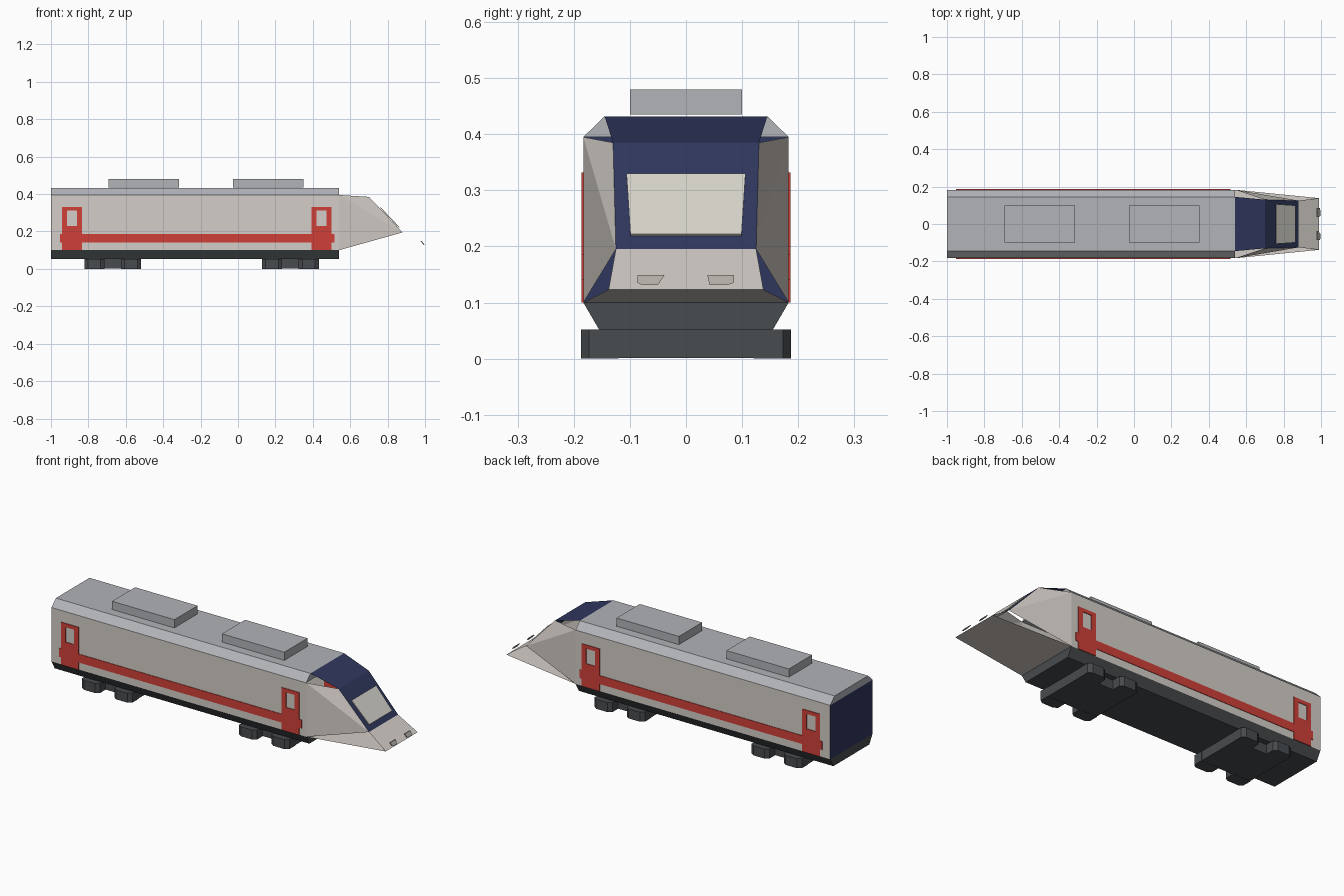
import bpy, bmesh
from mathutils import Vector

if "Cube" in bpy.data.objects:
    bpy.data.objects.remove(bpy.data.objects["Cube"])


def mat(name, rgb):
    m = bpy.data.materials.new(name)
    lin = [(c / 255 / 12.92) if c < 10 else ((c / 255 + 0.055) / 1.055) ** 2.4 for c in rgb]
    m.diffuse_color = (*lin, 1)
    m.use_nodes = True
    m.node_tree.nodes["Principled BSDF"].inputs["Base Color"].default_value = m.diffuse_color
    return m


BODY = mat("warm_white", (212, 206, 200))
RED = mat("red", (208, 64, 57))
NAVY = mat("navy", (47, 55, 93))
DARK = mat("dark_grey", (72, 76, 79))
ROOF = mat("roof_grey", (177, 179, 184))
GLASS = mat("pale_glass", (216, 213, 204))
LAMP = mat("lamp_grey", (176, 173, 166))


def finish(name, bm, *mats):
    me = bpy.data.meshes.new(name)
    bm.to_mesh(me)
    bm.free()
    for m in mats:
        me.materials.append(m)
    ob = bpy.data.objects.new(name, me)
    bpy.context.collection.objects.link(ob)
    return ob


def prism(name, profile, vec, m):
    """Closed solid: flat profile swept along vec."""
    bm = bmesh.new()
    f = bm.faces.new([bm.verts.new(p) for p in profile])
    r = bmesh.ops.extrude_face_region(bm, geom=[f], use_keep_orig=True)
    vs = [g for g in r["geom"] if isinstance(g, bmesh.types.BMVert)]
    bmesh.ops.translate(bm, vec=vec, verts=vs)
    bmesh.ops.recalc_face_normals(bm, faces=bm.faces)
    return finish(name, bm, m)


def sheet(name, polys, centre, *mats):
    """Open shell whose faces point away from centre."""
    bm = bmesh.new()
    for poly in polys:
        f = bm.faces.new([bm.verts.new(p) for p in poly])
        f.normal_update()
        if f.normal.dot(f.calc_center_median() - Vector(centre)) < 0:
            f.normal_flip()
    bmesh.ops.remove_doubles(bm, verts=bm.verts, dist=1e-5)
    if len(mats) > 1:
        for f in bm.faces:
            f.material_index = int(f.normal.x < -0.5)
    return finish(name, bm, *mats)


def box(name, x0, x1, y0, y1, z0, z1, m):
    return prism(name, [(x0, y0, z0), (x1, y0, z0), (x1, y1, z0), (x0, y1, z0)], (0, 0, z1 - z0), m)


B, F, W = -1.0, 0.54, 0.183      # back, front of the carriage, half width
Z0, Z1, Z2 = 0.1, 0.395, 0.432   # sill, cornice, roof top

# Carriage walls, with navy rear wall
walls = [[(B, s * W, Z0), (F, s * W, Z0), (F, s * W, Z1), (B, s * W, Z1)] for s in (-1, 1)]
walls.append([(B, -W, Z0), (B, W, Z0), (B, W, Z1), (B, -W, Z1)])
sheet("carriage_walls", walls, (-0.2, 0, 0.25), BODY, NAVY)

# Roof and underframe
prism("roof", [(B, -W, Z1), (B, W, Z1), (B, 0.145, Z2), (B, -0.145, Z2)], (F - B, 0, 0), ROOF)
prism("underframe", [(B, -W, Z0), (B, W, Z0), (B, 0.155, 0.052), (B, -0.155, 0.052)], (F - B, 0, 0), DARK)
for i, x in enumerate((-0.692, -0.027)):
    box(f"roof_unit_{i + 1}", x, x + 0.377, -0.1, 0.1, 0.435, 0.48, ROOF)


# Nose: cheeks, bonnet and floor
def brow(s): return (0.70, s * 0.13, 0.385)
def base(s): return (0.88, s * 0.125, 0.195)
def tip(s): return (0.99, s * 0.138, 0.123)


nose = []
for s in (-1, 1):
    nose.append([(F, s * W, Z0), (F, s * W, Z1), base(s)])
    nose.append([(F, s * W, Z1), brow(s), base(s)])
nose.append([base(-1), base(1), tip(1), tip(-1)])
nose.append([(F, -W, Z0), (F, W, Z0), tip(1), tip(-1)])
sheet("nose", nose, (0.6, 0, 0.25), BODY)

# Navy hood and windscreen
top = [(F, -0.145, Z2), (F, 0.145, Z2)]
sheet("hood", [top + [brow(1), brow(-1)], [brow(-1), brow(1), base(1), base(-1)]], (0.6, 0, 0.25), NAVY)


def on_hood(y, z):
    return (0.702 + 0.18 * (0.385 - z) / 0.19, y, z + 0.002)


prism("windscreen", [on_hood(-0.106, 0.325), on_hood(0.106, 0.325), on_hood(0.099, 0.217), on_hood(-0.099, 0.217)],
      (0.003, 0, 0.003), GLASS)

# Headlights
for s, side in ((-1, "right"), (1, "left")):
    outline = [(0.038, 0.149), (0.086, 0.149), (0.085, 0.135), (0.072, 0.131), (0.042, 0.131)]
    if s < 0:
        outline = [(0.038, 0.149), (0.086, 0.149), (0.086, 0.135), (0.078, 0.131), (0.05, 0.131)]
    prism(f"headlight_{side}", [(0.976 + (0.149 - z) * 0.8, s * y, z) for y, z in outline], (0.006, 0, 0), LAMP)

# Red stripe and doors with window openings, both sides
for s, side in ((-1, "right"), (1, "left")):
    y0, y1 = s * (W - 0.001), s * (W + 0.003)
    box(f"stripe_{side}", -0.953, 0.515, y0, y1, 0.14, 0.186, RED)
    for x, end in ((-0.94, "rear"), (0.393, "front")):
        for part, a, b, c, d in (("lower", 0, 0.107, 0.1, 0.23), ("post_a", 0, 0.027, 0.23, 0.312),
                                 ("post_b", 0.08, 0.107, 0.23, 0.312), ("header", 0, 0.107, 0.312, 0.332)):
            box(f"{end}_door_{part}_{side}", x + a, x + b, y0, y1 + s * 0.0005, c, d, RED)

# Bogies: plate with four chamfered wheel housings
for x, end in ((-0.67, "rear"), (0.28, "front")):
    box(f"{end}_bogie_frame", x - 0.15, x + 0.15, -0.125, 0.125, 0.001, 0.055, DARK)
    for s, side in ((-1, "right"), (1, "left")):
        for k in (-1, 1):
            cx = x + k * 0.098
            plan = [(-0.054, 0.12), (-0.054, 0.173), (-0.034, 0.187), (0.034, 0.187), (0.054, 0.173), (0.054, 0.12)]
            prism(f"{end}_wheel_housing_{side}_{'a' if k < 0 else 'b'}",
                  [(cx + px, s * py, 0) for px, py in plan], (0, 0, 0.052), DARK)
